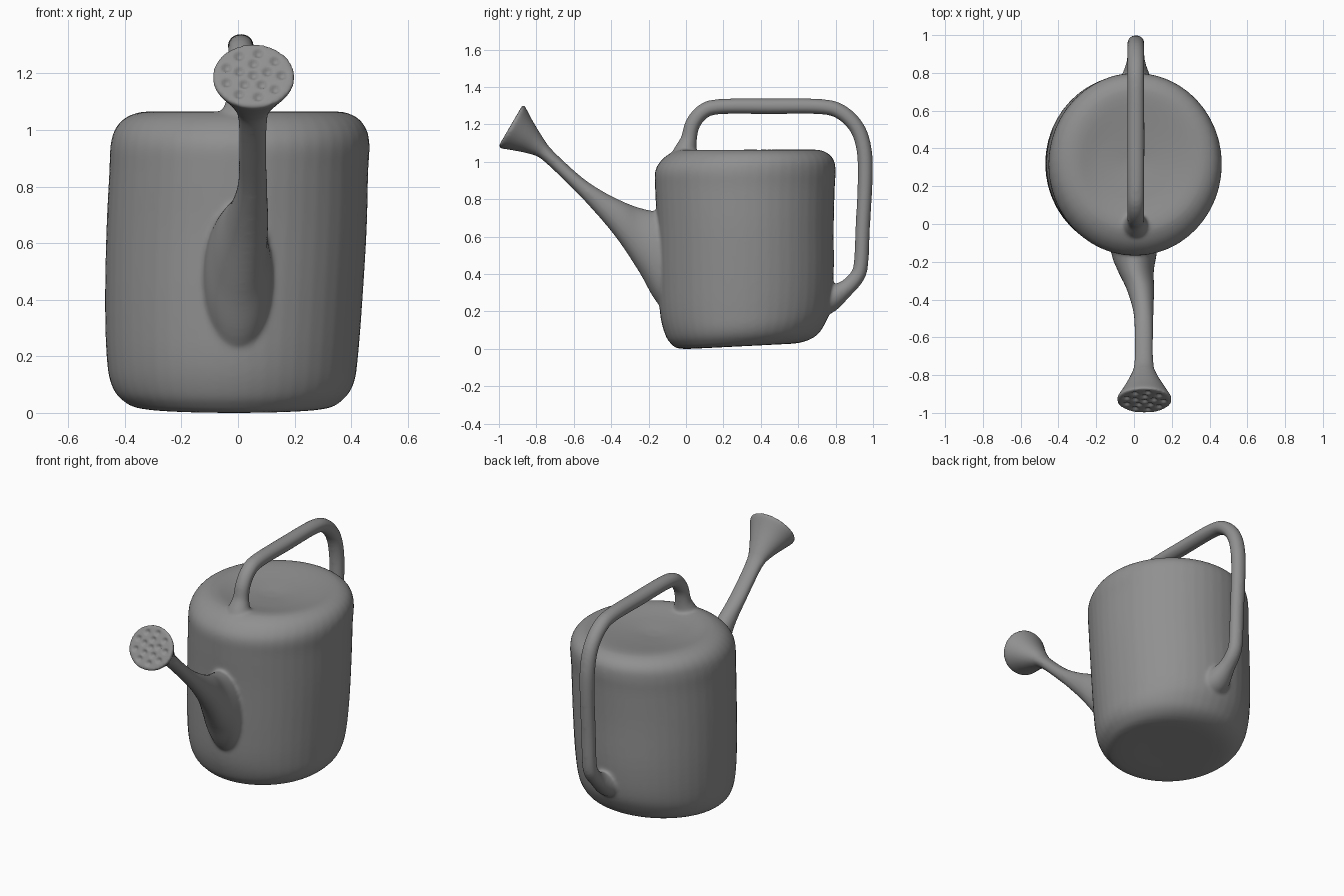
import bpy, bmesh, math
from mathutils import Vector

if "Cube" in bpy.data.objects:
    bpy.data.objects.remove(bpy.data.objects["Cube"])

SEG = 48


def spline(keys, steps=6):
    """Catmull-Rom interpolation of equal-length tuples."""
    out = []
    for i in range(len(keys) - 1):
        a, b = keys[max(i - 1, 0)], keys[i]
        c, d = keys[i + 1], keys[min(i + 2, len(keys) - 1)]
        for s in range(steps):
            t = s / steps
            out.append(tuple(
                0.5 * (2 * q + (r - p) * t + (2 * p - 5 * q + 4 * r - u) * t * t
                       + (3 * q - p - 3 * r + u) * t ** 3)
                for p, q, r, u in zip(a, b, c, d)))
    out.append(keys[-1])
    return out


def loft(bm, rings):
    """Skin a list of rings and cap both ends."""
    loops = [[bm.verts.new(p) for p in ring] for ring in rings]
    for a, b in zip(loops, loops[1:]):
        for i in range(SEG):
            j = (i + 1) % SEG
            bm.faces.new((a[i], a[j], b[j], b[i]))
    for loop in (loops[0][::-1], loops[-1]):
        mid = bm.verts.new(sum((v.co for v in loop), Vector()) / SEG)
        for i in range(SEG):
            bm.faces.new((loop[i], loop[(i + 1) % SEG], mid))


ANGLES = [2 * math.pi * i / SEG for i in range(SEG)]
bm = bmesh.new()

# Body: z, x min, x max, y min, y max, bottom tilt
body = [
    (0.0, -0.10, 0.10, 0.20, 0.45, 1), (0.0, -0.33, 0.30, -0.02, 0.60, 1),
    (0.03, -0.41, 0.37, -0.08, 0.69, 1), (0.09, -0.45, 0.41, -0.115, 0.74, 1),
    (0.20, -0.465, 0.425, -0.14, 0.775, 0.5), (0.40, -0.47, 0.44, -0.15, 0.79, 0),
    (0.65, -0.465, 0.455, -0.155, 0.79, 0), (0.85, -0.455, 0.46, -0.165, 0.795, 0),
    (0.95, -0.45, 0.465, -0.165, 0.80, 0), (1.01, -0.43, 0.45, -0.13, 0.79, 0),
    (1.05, -0.385, 0.41, -0.075, 0.75, 0), (1.065, -0.31, 0.34, -0.01, 0.68, 0),
    (1.045, -0.20, 0.20, 0.12, 0.50, 0), (1.03, -0.05, 0.05, 0.28, 0.36, 0)]
rings = []
for z, x0, x1, y0, y1, tilt in spline(body, 4):
    ring = []
    for a in ANGLES:
        x = (x0 + x1) / 2 + (x1 - x0) / 2 * math.cos(a)
        y = (y0 + y1) / 2 + (y1 - y0) / 2 * math.sin(a)
        ring.append((x, y, max(0, z + 0.05 * (y + 0.02) * tilt)))
    rings.append(ring)
loft(bm, rings)

# Spout and rose: lower y, z, upper y, z, centre x, half width
spout = [
    (0.00, 0.10, -0.02, 0.72, 0.0, 0.13), (-0.15, 0.24, -0.16, 0.735, 0.0, 0.12),
    (-0.25, 0.41, -0.25, 0.755, 0.01, 0.095), (-0.37, 0.59, -0.33, 0.785, 0.035, 0.072),
    (-0.50, 0.745, -0.44, 0.84, 0.05, 0.053), (-0.625, 0.875, -0.56, 0.92, 0.052, 0.05),
    (-0.77, 1.012, -0.712, 1.06, 0.052, 0.052), (-0.84, 1.043, -0.765, 1.13, 0.053, 0.07),
    (-0.93, 1.062, -0.82, 1.22, 0.055, 0.112), (-0.99, 1.072, -0.86, 1.295, 0.055, 0.145),
    (-1.003, 1.082, -0.873, 1.305, 0.055, 0.145)]
loft(bm, [[(xc + hw * math.cos(a),
            (ly + uy) / 2 + (uy - ly) / 2 * math.sin(a),
            (lz + uz) / 2 + (uz - lz) / 2 * math.sin(a)) for a in ANGLES]
          for ly, lz, uy, uz, xc, hw in spline(spout)])

# Handle: y, z, radius along a path in the x = 0.01 plane
handle = spline([
    (-0.01, 0.95, 0.10), (-0.005, 1.04, 0.07), (0.015, 1.12, 0.044), (0.035, 1.20, 0.041),
    (0.09, 1.268, 0.041), (0.18, 1.295, 0.041), (0.45, 1.297, 0.042), (0.72, 1.295, 0.041),
    (0.83, 1.265, 0.041), (0.915, 1.18, 0.041), (0.953, 1.06, 0.041), (0.958, 0.90, 0.040),
    (0.945, 0.65, 0.039), (0.935, 0.45, 0.039), (0.91, 0.38, 0.041), (0.85, 0.32, 0.047),
    (0.76, 0.265, 0.075), (0.68, 0.25, 0.09)])
rings = []
for i, (y, z, r) in enumerate(handle):
    p, q = handle[max(i - 1, 0)], handle[min(i + 1, len(handle) - 1)]
    t = Vector((q[0] - p[0], q[1] - p[1])).normalized()
    rings.append([(0.01 + 1.1 * r * math.cos(a), y - t.y * r * math.sin(a),
                   z + t.x * r * math.sin(a)) for a in ANGLES])
loft(bm, rings)

bmesh.ops.recalc_face_normals(bm, faces=bm.faces)
raw = bpy.data.meshes.new("watering_can_parts")
bm.to_mesh(raw)
bm.free()
source = bpy.data.objects.new("watering_can_parts", raw)
bpy.context.collection.objects.link(source)

# Fuse the parts into one softly blended skin
remesh = source.modifiers.new("fuse", 'REMESH')
remesh.mode = 'VOXEL'
remesh.voxel_size = 0.0085
smooth = source.modifiers.new("soften", 'SMOOTH')
smooth.factor = 0.5
smooth.iterations = 14
bpy.context.view_layer.update()
mesh = bpy.data.meshes.new_from_object(
    source.evaluated_get(bpy.context.evaluated_depsgraph_get()))
bpy.data.objects.remove(source)

# Dimples pressed into the rose face
centre = Vector((0.055, -0.938, 1.1935))
up = Vector((0, 0.13, 0.223)).normalized()
normal = Vector((0, -up.z, up.y))
holes = [(0, 0)]
for count, rad, phase in ((5, 0.052, 0.3), (9, 0.1, 0.0)):
    for k in range(count):
        a = phase + 2 * math.pi * k / count
        holes.append((rad * math.cos(a), 0.9 * rad * math.sin(a)))
for v in mesh.vertices:
    d = v.co - centre
    if abs(d.dot(normal)) < 0.02:
        for hx, hy in holes:
            f = ((d.x - hx) ** 2 + (d.dot(up) - hy) ** 2) / 0.019 ** 2
            if f < 1:
                v.co -= normal * 0.013 * (1 - f)
                break

# Finished can in one grey
grey = bpy.data.materials.new("grey")
grey.diffuse_color = (0.28, 0.28, 0.28, 1)
grey.use_nodes = True
grey.node_tree.nodes["Principled BSDF"].inputs["Base Color"].default_value = grey.diffuse_color
mesh.materials.clear()
mesh.materials.append(grey)
for p in mesh.polygons:
    p.material_index = 0
    p.use_smooth = True
can = bpy.data.objects.new("watering_can", mesh)
bpy.context.collection.objects.link(can)
